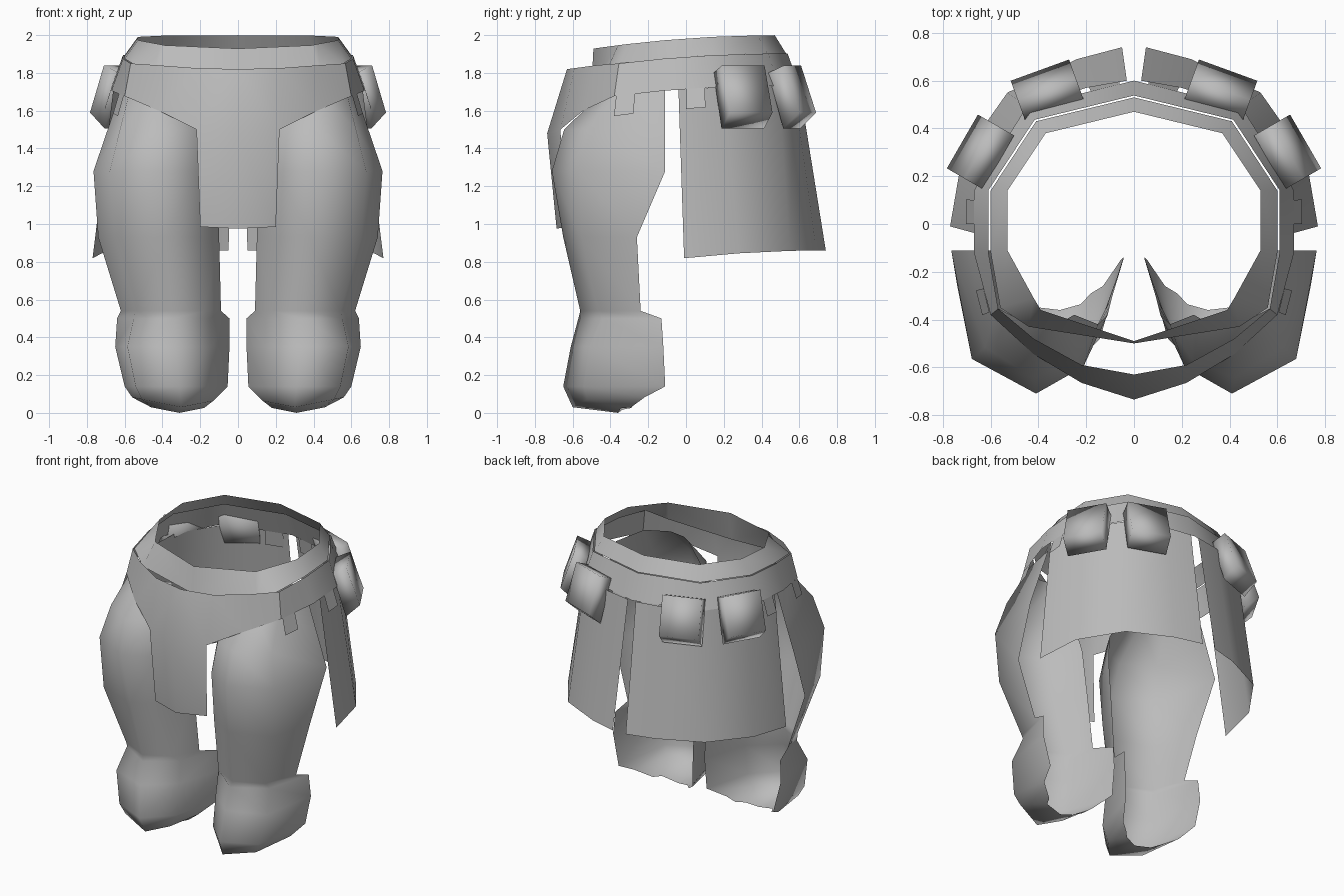
import bpy
import math
from mathutils import Vector

if "Cube" in bpy.data.objects:
    bpy.data.objects.remove(bpy.data.objects["Cube"], do_unlink=True)

# One plain grey for the whole armour
grey = bpy.data.materials.new("armour_grey")
grey.use_nodes = True
grey.diffuse_color = (0.5, 0.5, 0.5, 1)
grey.node_tree.nodes["Principled BSDF"].inputs["Base Color"].default_value = grey.diffuse_color


def finish(name, verts, faces, angle=50):
    """Make a mesh of one half, mirror it across x and shade it."""
    mesh = bpy.data.meshes.new(name)
    mesh.from_pydata([tuple(v) for v in verts], [], faces)
    mesh.materials.append(grey)
    obj = bpy.data.objects.new(name, mesh)
    bpy.context.collection.objects.link(obj)
    mirror = obj.modifiers.new("Mirror", 'MIRROR')
    mirror.merge_threshold = 0.001
    bpy.ops.object.select_all(action='DESELECT')
    obj.select_set(True)
    bpy.context.view_layer.objects.active = obj
    bpy.ops.object.shade_smooth_by_angle(angle=math.radians(angle))


def sheet(name, rows, angle=50):
    """Skin a thin plate through rows of equally many points."""
    width = len(rows[0])
    verts = [point for row in rows for point in row]
    faces = []
    for r in range(len(rows) - 1):
        for c in range(width - 1):
            a = r * width + c
            faces.append((a, a + 1, a + width + 1, a + width))
    finish(name, verts, faces, angle)


def tilted(outline, height, slope=0.072):
    """Lift a plan outline onto a gently arched plane that rises backwards."""
    return [(x, y, height + slope * y - 0.075 * y * y) for x, y in outline]


# Upper waistband: an open ring, its front tucked down behind the apron
band_top = [(0, .47), (.37, .38), (.53, .14), (.53, -.11), (.42, -.31), (.39, -.36), (0, -.49)]
back_low = [(0, .53), (.41, .43), (.6, .14), (.6, -.12), (.56, -.35)]
front_low = [(.44, -.43, 1.79), (0, -.5, 1.74)]
sheet("waistband", [tilted(band_top, 1.982), tilted(back_low, 1.885) + front_low])

# Lower belt around the sides and back, just proud of the waistband
belt_top = tilted([(x * 1.015, y * 1.015) for x, y in back_low], 1.885)
belt_low = tilted([(0, .6), (.45, .49), (.67, .14), (.67, -.12), (.6, -.38)], 1.715)
sheet("belt", [belt_top, belt_low])

# Short tabs hanging from the belt
tab_ends = {
    "back": ((.06, .585), (.18, .555)),
    "side": ((.67, .1), (.67, 0)),
    "front": ((.63, -.27), (.605, -.37)),
}
for place, ends in tab_ends.items():
    low = [(x * 1.05, y * 1.03) for x, y in ends]
    sheet(place + "_belt_tab", [tilted(ends, 1.715), tilted(low, 1.61)])

# Front apron: wings meeting the belt and a keeled centre flap
wing_top = [(0, -.63, 1.82), (.22, -.59, 1.825), (.42, -.48, 1.84), belt_top[-1]]
wing_low = [(0, -.735, 1.48), (.22, -.665, 1.5), (.42, -.545, 1.6), belt_low[-1]]
flap_end = [(0, -.685, .975), (.2, -.63, .985)]
wing_faces = [(i, i + 1, i + 5, i + 4) for i in range(3)]
finish("front_apron", wing_top + wing_low + flap_end, wing_faces + [(4, 5, 9, 8)])

# Rear skirt panels, split at the back centre
skirt_top = [(.03, .6), (.2, .57), (.44, .49), (.63, .2), (.66, -.04)]
skirt_low = [(.05, .74), (.24, .69), (.53, .55), (.72, .28), (.77, -.01)]
sheet("skirt_panel", [tilted(skirt_top, 1.715), tilted(skirt_low, .82, .11)])

# Leg plates: height and outer roundness, then inner edge, front and outer edge
THIGH, ANKLE, SHIN = .8, 1, .65
leg_sections = [
    (1.71, THIGH, (.25, -.38), (.42, -.43), (.62, -.11)),
    (1.5, THIGH, (.15, -.42), (.42, -.645), (.69, -.11)),
    (1.28, THIGH, (.11, -.38), (.41, -.71), (.765, -.11)),
    (.93, THIGH, (.1, -.34), (.38, -.65), (.74, -.26)),
    (.54, ANKLE, (.09, -.3), (.35, -.56), (.62, -.24)),
    (.5, ANKLE, (.045, -.15), (.34, -.57), (.64, -.13)),
    (.35, SHIN, (.045, -.14), (.33, -.61), (.65, -.12)),
    (.14, SHIN, (.055, -.15), (.31, -.65), (.6, -.11)),
    (.03, SHIN, (.13, -.26), (.3, -.6), (.56, -.22)),
    (0, SHIN, (.18, -.29), (.31, -.36), (.46, -.29)),
]


def leg_row(z, roundness, inner, front, outer, steps=2):
    """Bend a U through both edges and the front; soles sag to the middle."""
    row = []
    sag = .2 if z < .1 else 0
    for i in range(2 * steps + 1):
        edge, power = (inner, 1.2) if i < steps else (outer, roundness)
        turn = math.pi / 2 * abs(i - steps) / steps
        side = max(math.sin(turn), 0) ** power
        ahead = max(math.cos(turn), 0) ** power
        x = front[0] + (edge[0] - front[0]) * side
        y = edge[1] + (front[1] - edge[1]) * ahead
        row.append((x, y, z + sag * abs(x - front[0])))
    return row


sheet("leg_plate", [leg_row(*section) for section in leg_sections], 75)


# Belt pouches: a wedge profile, narrow at the top, pushed out sideways
pouch_profile = [(.62, 1.8), (.71, 1.84), (.795, 1.59), (.705, 1.505)]


def pouch(name, facing, shift, offset):
    out = Vector((math.cos(facing), math.sin(facing), 0))
    along = Vector((-out.y, out.x, 0))
    verts = []
    for side in (-.13, .13):
        for reach, z in pouch_profile:
            spot = out * (reach + offset) + along * (shift + side)
            verts.append((spot.x, spot.y, z))
    faces = [(0, 1, 2, 3), (7, 6, 5, 4)]
    for i in range(4):
        j = (i + 1) % 4
        faces.append((i, i + 4, j + 4, j))
    finish(name, verts, faces, 100)


pouch("side_pouch", math.radians(30), -.06, 0)
pouch("back_pouch", math.radians(70), -.15, -.055)
